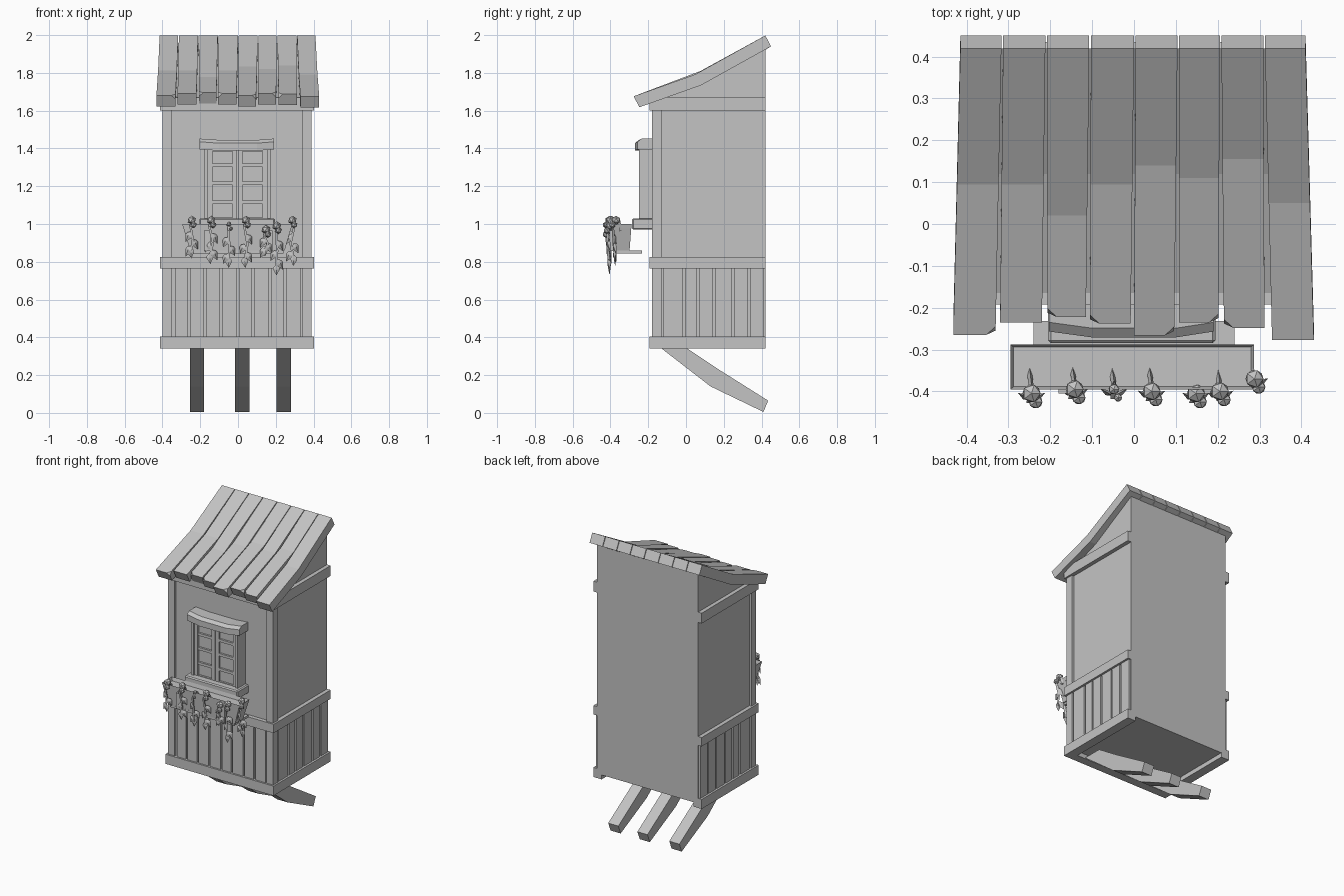
import bpy, bmesh, random
from mathutils import Vector, Matrix

random.seed(4)
if "Cube" in bpy.data.objects:
    bpy.data.objects.remove(bpy.data.objects["Cube"])

grey = bpy.data.materials.new("plain grey")
grey.use_nodes = True
GREY = (0.55, 0.55, 0.55, 1)
grey.diffuse_color = GREY
grey.node_tree.nodes["Principled BSDF"].inputs["Base Color"].default_value = GREY


def finish(name, bm):
    bmesh.ops.recalc_face_normals(bm, faces=bm.faces)
    me = bpy.data.meshes.new(name)
    bm.to_mesh(me)
    bm.free()
    me.materials.append(grey)
    ob = bpy.data.objects.new(name, me)
    bpy.context.collection.objects.link(ob)
    return ob


def add_box(bm, x0, x1, y0, y1, z0, z1):
    size = Matrix.Diagonal((x1 - x0, y1 - y0, z1 - z0, 1))
    mid = Matrix.Translation(((x0 + x1) / 2, (y0 + y1) / 2, (z0 + z1) / 2))
    return bmesh.ops.create_cube(bm, size=1, matrix=mid @ size)["verts"]


def boxes(name, items):
    bm = bmesh.new()
    for item in items:
        add_box(bm, *item)
    return finish(name, bm)


def add_side_profile(bm, points, x0, x1):
    """Extrude a (y, z) outline from x0 to x1."""
    a = [bm.verts.new((x0, y, z)) for y, z in points]
    b = [bm.verts.new((x1, y, z)) for y, z in points]
    bm.faces.new(a)
    bm.faces.new(b[::-1])
    for i in range(len(a)):
        j = (i + 1) % len(a)
        bm.faces.new((a[i], b[i], b[j], a[j]))


# Main body with a sloping top
bm = bmesh.new()
add_side_profile(bm, [(-.165, .37), (.42, .37), (.42, 1.955), (.12, 1.78), (-.165, 1.67)], -.385, .375)
finish("body", bm)

# Corner posts at the front
boxes("corner_posts", [(-.4, -.35, -.18, -.13, .38, 1.64), (.34, .39, -.18, -.13, .38, 1.64)])

# Horizontal beams: a front bar and two side bars at each level
for name, z0, z1 in (("bottom_beam", .34, .405), ("middle_beam", .765, .825), ("top_beam", 1.6, 1.67)):
    boxes(name, [(-.412, .402, -.192, -.135, z0, z1),
                 (-.412, -.35, -.14, .42, z0, z1),
                 (.34, .402, -.14, .42, z0, z1)])

# Lower cladding boards on the front and both sides
edges = [-.34, -.26, -.175, -.09, 0, .08, .17, .25, .34]
boxes("front_boards", [(a + .006, b - .006, -.18, -.15, .39, .78) for a, b in zip(edges, edges[1:])])
edges = [-.125, -.01, .065, .15, .247, .332, .42]
side = []
for a, b in zip(edges, edges[1:]):
    side += [(-.398, -.37, a + .007, b - .007, .39, .78), (.36, .388, a + .007, b - .007, .39, .78)]
boxes("side_boards", side)

# Three bent support brackets underneath
strut = [(-.135, .345), (.13, .14), (.41, .005), (.435, .065), (.165, .235), (0, .345)]
for name, x in (("right", -.217), ("middle", .023), ("left", .242)):
    bm = bmesh.new()
    add_side_profile(bm, strut, x - .038, x + .038)
    finish(name + "_support", bm)


# Roof planks, each bent once, with uneven ends
def roof_z(y, bend):
    zb = 1.815 + (bend - .1) * .45
    if y < bend:
        return zb + (y - bend) * (zb - 1.675) / (bend + .28)
    return zb + (y - bend) * (1.998 - zb) / (.42 - bend)


def plank(index, back, front, end, bend, chip):
    bm = bmesh.new()
    rows = []
    for y in (.42, bend, end):
        t = (.42 - y) / (.42 - end)
        z = roof_z(y, bend)
        xl, xr = (back[k] + (front[k] - back[k]) * t for k in (0, 1))
        rows.append([bm.verts.new(p) for p in ((xl, y, z), (xr, y, z),
                     (xr, y + .03, z - .058), (xl, y + .03, z - .058))])
    for a, b in zip(rows, rows[1:]):
        for k in range(4):
            bm.faces.new((a[k], a[(k + 1) % 4], b[(k + 1) % 4], b[k]))
    bm.faces.new(rows[0])
    bm.faces.new(rows[-1])
    # chipped front corner
    if chip is not None:
        corner = rows[-1][chip]
        bmesh.ops.bevel(bm, geom=[corner], offset=.022, segments=1, affect='VERTICES')
    finish("roof_plank_%d" % index, bm)


back = [-.417, -.315, -.21, -.105, .002, .106, .207, .311, .412]
front = [(-.432, -.331), (-.32, -.22), (-.207, -.115), (-.105, -.008),
         (0, .096), (.107, .202), (.215, .312), (.33, .43)]
ends = [-.265, -.235, -.222, -.238, -.266, -.235, -.248, -.277]
bends = [.095, .095, .02, .095, .14, .11, .155, .05]
chips = [1, None, 0, 0, 1, 1, 0, None]
for i in range(8):
    plank(i + 1, (back[i] + .002, back[i + 1] - .002), front[i], ends[i], bends[i], chips[i])

# Window: surround, panes behind glazing bars, lintel and sill
boxes("window_surround", [(-.178, -.16, -.25, -.16, 1.02, 1.41), (.155, .173, -.25, -.16, 1.02, 1.41),
                          (-.17, .165, -.225, -.16, 1.02, 1.41)])
bars = []
for x0, x1 in ((-.16, -.005), (-.001, .155)):
    bars += [(x0, x0 + .025, -.24, -.22, 1.025, 1.4), (x1 - .025, x1, -.24, -.22, 1.025, 1.4)]
    for z in (1.025, 1.115, 1.215, 1.312, 1.392):
        bars.append((x0 + .02, x1 - .02, -.238, -.22, z - .009, z + .009))
boxes("window_shutters", bars)

bm = bmesh.new()
add_side_profile(bm, [(-.16, 1.395), (-.257, 1.395), (-.257, 1.435), (-.235, 1.452), (-.16, 1.452)], -.203, .19)
bmesh.ops.bisect_plane(bm, geom=bm.verts[:] + bm.edges[:] + bm.faces[:],
                       plane_co=(-.1, 0, 0), plane_no=(1, 0, 0))
bmesh.ops.bisect_plane(bm, geom=bm.verts[:] + bm.edges[:] + bm.faces[:],
                       plane_co=(.1, 0, 0), plane_no=(1, 0, 0))
for v in bm.verts:
    if abs(v.co.x) < .15:
        v.co.z -= .007
        if v.co.y < -.2:
            v.co.y -= .014
finish("window_lintel", bm)

bm = bmesh.new()
verts = add_box(bm, -.205, .195, -.285, -.16, .97, 1.03)
bmesh.ops.bevel(bm, geom=bm.edges[:], offset=.007, segments=1, affect='EDGES')
finish("window_sill", bm)

# Flower box: tapered, open top with recessed soil
bm = bmesh.new()
add_box(bm, -.295, .287, -.395, -.288, .86, 1)
for v in bm.verts:
    if v.co.z < .9:
        v.co.x *= .86
        v.co.y = -.342 + (v.co.y + .342) * .8
top = max(bm.faces, key=lambda f: f.calc_center_median().z)
bmesh.ops.inset_region(bm, faces=[top], thickness=.009)
for v in top.verts:
    v.co.z -= .025
finish("flower_box", bm)
boxes("flower_box_shelf", [(-.24, .24, -.385, -.232, .845, .86)])
boxes("flower_box_straps", [(x - .018, x + .018, -.405, -.37, .858, .965) for x in (-.163, .165)])


# Trailing plants: thin stem, faceted flower and hanging leaves
def add_stem(bm, points, r):
    rings = []
    for p in points:
        rings.append([bm.verts.new((p[0] + dx, p[1] + dy, p[2] + dy * .6))
                      for dx, dy in ((-r, -r), (r, -r), (0, r))])
    for a, b in zip(rings, rings[1:]):
        for k in range(3):
            bm.faces.new((a[k], a[(k + 1) % 3], b[(k + 1) % 3], b[k]))
    bm.faces.new(rings[0])
    bm.faces.new(rings[-1])


def add_leaf(bm, at, size, turn, tilt):
    pose = (Matrix.Translation(at) @ Matrix.Rotation(turn, 4, 'Z') @ Matrix.Rotation(tilt, 4, 'Y')
            @ Matrix.Diagonal((size * .4, size * .2, size, 1)))
    outline = [(0, 0, 0), (.75, 0, -.25), (.9, 0, -.5), (0, 0, -1.15), (-.9, 0, -.5), (-.75, 0, -.25)]
    ring = [bm.verts.new(pose @ Vector(p)) for p in outline]
    for y in (-.7, .5):
        mid = bm.verts.new(pose @ Vector((0, y, -.45)))
        for k in range(6):
            bm.faces.new((ring[k], ring[(k + 1) % 6], mid))


plants = [(-.245, 1.02, .82, -.41), (-.142, 1.02, .79, -.4), (-.048, 1.0, .77, -.4), (.042, 1.02, .77, -.405),
          (.148, .97, .83, -.41), (.205, .99, .73, -.405), (.288, 1.02, .78, -.375)]
for i, (x, z1, z0, y) in enumerate(plants):
    bm = bmesh.new()
    sway = random.uniform(-.012, .012)
    drop = z1 - z0
    add_stem(bm, [(x - .005, -.345, .965), (x, y + .02, z1), (x + sway, y - .012, z1 - .03),
                  (x - sway, y - .008, z1 - drop * .5), (x + sway, y, z0 + .03)], .006)
    head = .024 if i != 2 else .014
    for dx, dy, dz, r in ((0, .005, 0, head), (.01, -.015, -.025, head * .75)):
        bmesh.ops.create_icosphere(bm, subdivisions=1, radius=r,
                                   matrix=Matrix.Translation((x + dx, y + dy, z1 + dz)))
    for k, t in enumerate((.3, .5, .68)):
        s = 1 if (k + i) % 2 else -1
        add_leaf(bm, (x + s * .006, y - .008, z1 - drop * t), .055, s * .5, -s * .5)
    add_leaf(bm, (x + sway, y, z0 + .055), .05, .3 * sway, sway * 10)
    finish("trailing_plant_%d" % (i + 1), bm)
